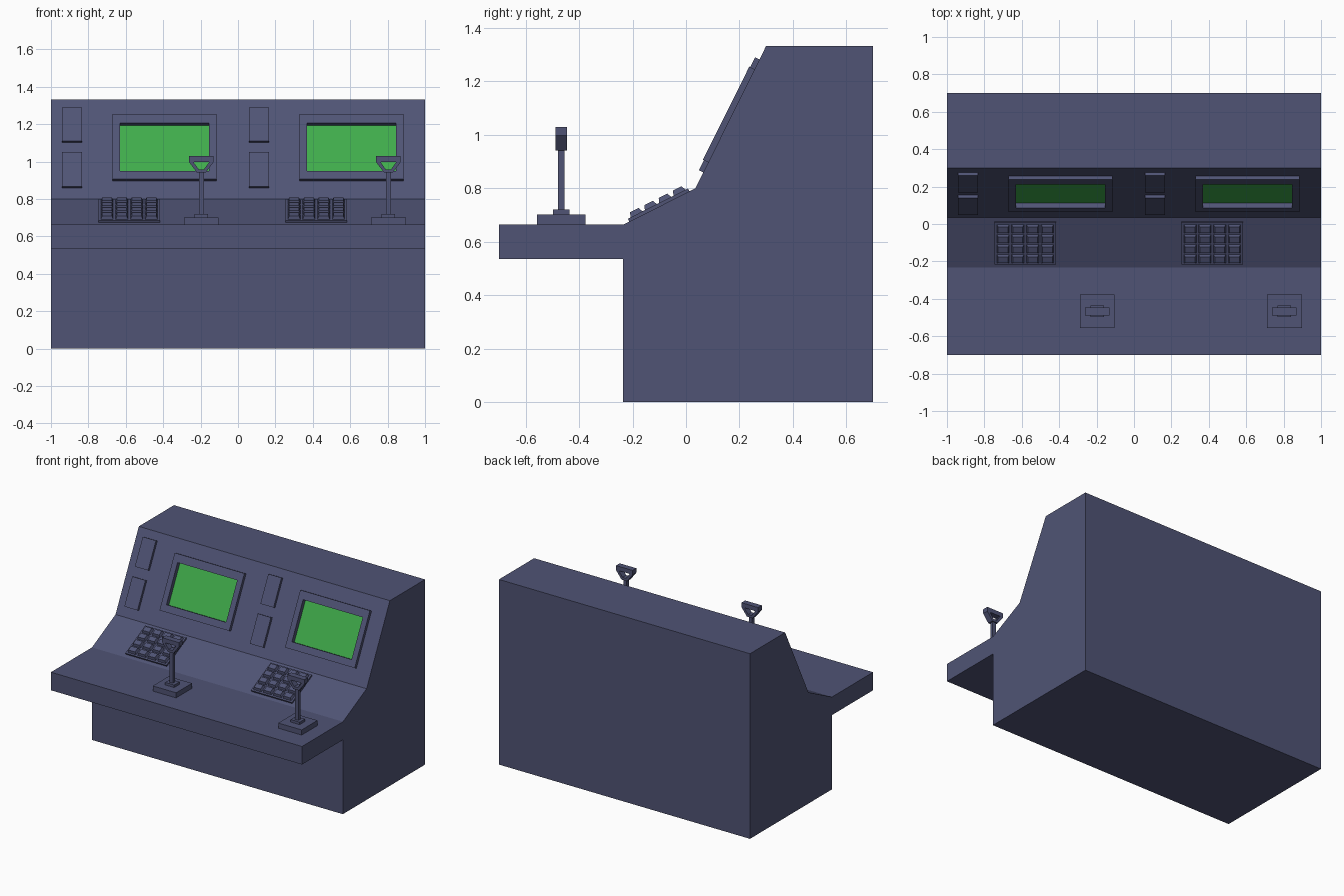
import bpy, bmesh, math
from mathutils import Matrix, Vector

if "Cube" in bpy.data.objects:
    bpy.data.objects.remove(bpy.data.objects["Cube"])


def material(name, rgb):
    m = bpy.data.materials.new(name)
    m.diffuse_color = (*rgb, 1)
    m.use_nodes = True
    m.node_tree.nodes["Principled BSDF"].inputs["Base Color"].default_value = m.diffuse_color
    return m


BLUE = material("slate_blue", (0.080, 0.088, 0.178))
GREEN = material("screen_green", (0.050, 0.410, 0.070))


def frame(origin, a, b):
    """Local frame with axes a, b and their normal."""
    a, b = Vector(a).normalized(), Vector(b).normalized()
    m = Matrix((a, b, a.cross(b))).transposed().to_4x4()
    m.translation = origin
    return m


def finish(bm, name, mat, matrix):
    bmesh.ops.recalc_face_normals(bm, faces=bm.faces)
    me = bpy.data.meshes.new(name)
    bm.to_mesh(me)
    bm.free()
    me.transform(matrix)
    me.materials.append(mat)
    ob = bpy.data.objects.new(name, me)
    bpy.context.collection.objects.link(ob)
    return ob


def add_prism(bm, pts, t0, t1, top=None):
    """Closed prism; an optional smaller top outline gives a taper."""
    lo = [bm.verts.new((x, y, t0)) for x, y in pts]
    hi = [bm.verts.new((x, y, t1)) for x, y in (top or pts)]
    n = len(pts)
    bm.faces.new(lo[::-1])
    bm.faces.new(hi)
    for i in range(n):
        j = (i + 1) % n
        bm.faces.new((lo[i], lo[j], hi[j], hi[i]))


def rect(x0, x1, y0, y1, d=0.0):
    return [(x0 + d, y0 + d), (x1 - d, y0 + d), (x1 - d, y1 - d), (x0 + d, y1 - d)]


def prism(name, pts, t0, t1, matrix, mat=BLUE):
    bm = bmesh.new()
    add_prism(bm, pts, t0, t1)
    return finish(bm, name, mat, matrix)


def ring(name, outer, inner, t0, t1, matrix):
    """Prism with a hole; both outlines have the same point count."""
    bm = bmesh.new()
    o0, o1, i0, i1 = ([bm.verts.new((x, y, t)) for x, y in p]
                      for p, t in ((outer, t0), (outer, t1), (inner, t0), (inner, t1)))
    n = len(outer)
    for i in range(n):
        j = (i + 1) % n
        for a, b in ((o0, o1), (o1, i1), (i1, i0), (i0, o0)):
            bm.faces.new((a[i], a[j], b[j], b[i]))
    return finish(bm, name, BLUE, matrix)


# Console body from its side profile
profile = [(-0.7, 0.665), (-0.7, 0.535), (-0.235, 0.535), (-0.235, 0), (0.7, 0),
           (0.7, 1.333), (0.30, 1.333), (0.035, 0.80), (-0.233, 0.665)]
body = prism("console_body", profile, -1, 1, frame((0, 0, 0), (0, 1, 0), (0, 0, 1)))

# Two identical stations, one unit apart
for side, dx in (("left", 0.0), ("right", 1.0)):
    upper = frame((dx, 0.035, 0.80), (1, 0, 0), (0, 0.265, 0.533))
    lower = frame((dx, -0.233, 0.665), (1, 0, 0), (0, 0.268, 0.135))

    # Recessed screen with raised frame
    hole = (-0.63, -0.155, 0.157, 0.4416)
    ring(side + "_screen_frame", rect(-0.67, -0.115, 0.1086, 0.4975), rect(*hole), 0, 0.022, upper)
    cutter = prism(side + "_screen_cutter", rect(*hole), -0.01, 0.05, upper)
    cutter.hide_render = True
    cutter.display_type = 'WIRE'
    mod = body.modifiers.new(side + "_recess", 'BOOLEAN')
    mod.operation, mod.solver, mod.object = 'DIFFERENCE', 'EXACT', cutter
    prism(side + "_screen", rect(*hole, -0.002), -0.013, -0.008, upper, GREEN)

    # Small raised panels
    prism(side + "_upper_plate", rect(-0.94, -0.835, 0.337, 0.5385), 0, 0.018, upper)
    prism(side + "_lower_plate", rect(-0.94, -0.835, 0.067, 0.2704), 0, 0.018, upper)

    # Keypad with tapered keys
    bm = bmesh.new()
    add_prism(bm, rect(-0.745, -0.418, 0.0235, 0.2755), 0, 0.012)
    for i in range(4):
        for j in range(4):
            x, s = -0.5815 + (i - 1.5) * 0.079, 0.1495 + (j - 1.5) * 0.06
            r = (x - 0.033, x + 0.033, s - 0.025, s + 0.025)
            add_prism(bm, rect(*r), 0.012, 0.030, rect(*r, 0.007))
    finish(bm, side + "_keypad", BLUE, lower)

    # Control lever: base, collar, shaft and grip
    flat = frame((dx - 0.196, -0.467, 0), (1, 0, 0), (0, 1, 0))
    for part, hx, hy, z0, z1 in (("base", 0.093, 0.09, 0.665, 0.702),
                                 ("collar", 0.036, 0.031, 0.702, 0.720),
                                 ("shaft", 0.0135, 0.0125, 0.720, 0.945)):
        prism(f"{side}_lever_{part}", rect(-hx, hx, -hy, hy), z0, z1, flat)
    upright = frame((dx - 0.196, -0.467, 0), (1, 0, 0), (0, 0, 1))
    grip = [(-0.023, 0.941), (0.023, 0.941), (0.066, 0.998),
            (0.066, 1.03), (-0.066, 1.03), (-0.066, 0.998)]
    gap = [(-0.014, 0.959), (0.014, 0.959), (0.040, 0.994),
           (0.040, 0.999), (-0.040, 0.999), (-0.040, 0.994)]
    ring(side + "_lever_grip", grip, gap, -0.021, 0.021, upright)
